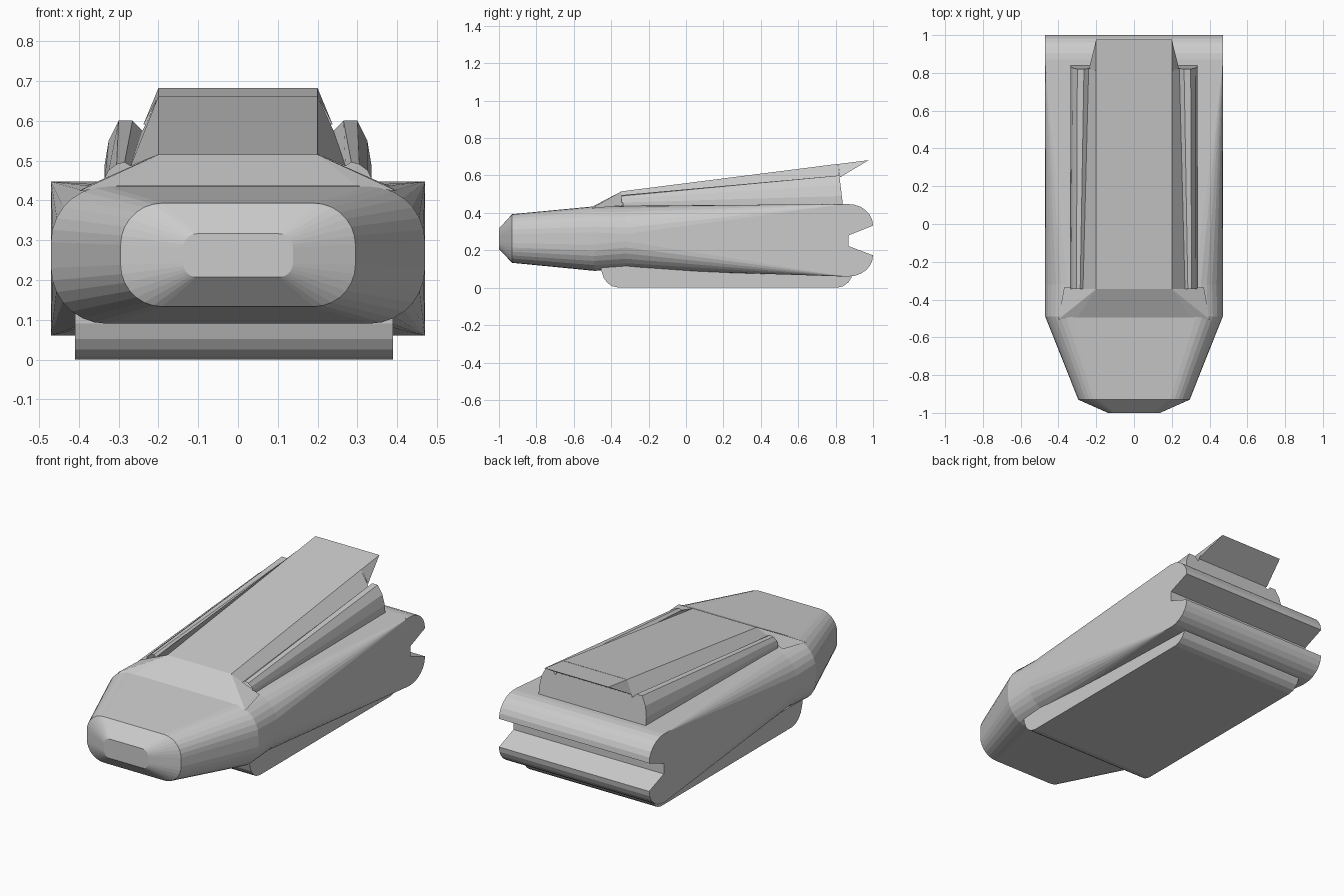
import bpy, bmesh, math

if "Cube" in bpy.data.objects:
    bpy.data.objects.remove(bpy.data.objects["Cube"])


def finish(name, bm):
    bmesh.ops.remove_doubles(bm, verts=bm.verts, dist=0.0005)
    bmesh.ops.recalc_face_normals(bm, faces=bm.faces)
    mesh = bpy.data.meshes.new(name)
    bm.to_mesh(mesh)
    bm.free()
    obj = bpy.data.objects.new(name, mesh)
    bpy.context.collection.objects.link(obj)
    return obj


def loft(bm, sections, closed, cap_start=False, cap_end=False):
    rings = [[bm.verts.new(p) for p in s] for s in sections]
    n = len(rings[0])
    for a, b in zip(rings, rings[1:]):
        for i in range(n if closed else n - 1):
            j = (i + 1) % n
            bm.faces.new((a[i], a[j], b[j], b[i]))
    if cap_start:
        bm.faces.new(rings[0])
    if cap_end:
        bm.faces.new(rings[-1])


def rounded_rect(y, w, z0, z1, r, seg=7):
    pts = []
    corners = [(w - r, z1 - r, 0), (-w + r, z1 - r, 90),
               (-w + r, z0 + r, 180), (w - r, z0 + r, 270)]
    for cx, cz, start in corners:
        for k in range(seg + 1):
            a = math.radians(start + 90 * k / seg)
            pts.append((cx + r * math.cos(a), y, cz + r * math.sin(a)))
    return pts


def extrude_side(bm, profile, x0, x1, closed=True):
    a = [bm.verts.new((x0, y, z)) for y, z in profile]
    b = [bm.verts.new((x1, y, z)) for y, z in profile]
    n = len(a)
    bm.faces.new(a)
    bm.faces.new(b)
    for i in range(n if closed else n - 1):
        j = (i + 1) % n
        bm.faces.new((a[i], a[j], b[j], b[i]))


# Hull: blunt nose widening to a rounded body that squares off at the rear
bm = bmesh.new()
loft(bm, [rounded_rect(-1.0, 0.138, 0.207, 0.316, 0.035),
          rounded_rect(-0.93, 0.295, 0.133, 0.393, 0.105),
          rounded_rect(-0.49, 0.47, 0.09, 0.435, 0.14),
          rounded_rect(-0.32, 0.47, 0.098, 0.438, 0.15),
          rounded_rect(0.84, 0.47, 0.06, 0.447, 0.002)], True, cap_start=True)
finish("hull", bm)

# Tail: two rounded bars with a wedge notch between them
tail = [(0.84, 0.447)]
for k in range(7):
    a = math.radians(90 - 15 * k)
    tail.append((0.87 + 0.13 * math.cos(a), 0.332 + 0.115 * math.sin(a)))
tail += [(0.87, 0.28), (0.87, 0.222)]
for k in range(7):
    a = math.radians(-15 * k)
    tail.append((0.87 + 0.13 * math.cos(a), 0.173 + 0.113 * math.sin(a)))
tail.append((0.84, 0.06))
bm = bmesh.new()
extrude_side(bm, tail, -0.47, 0.47, closed=False)
finish("tail", bm)

# Upper deck: front ramp, flat centre panel and a rounded rail on each side
def deck_section(y, half, lean=0.0):
    full = [(-x, z) for x, z in reversed(half)] + half
    return [(x, y + lean * (0.6 - z), z) for x, z in full]


front = [(0.2, 0.515), (0.27, 0.486), (0.285, 0.495), (0.305, 0.49),
         (0.325, 0.475), (0.335, 0.455), (0.335, 0.37)]
back = [(0.2, 0.662), (0.24, 0.575), (0.265, 0.6), (0.3, 0.6),
        (0.325, 0.55), (0.335, 0.49), (0.335, 0.44)]
bm = bmesh.new()
loft(bm, [deck_section(-0.345, front), deck_section(0.82, back, 0.12)],
     False, cap_end=True)
finish("upper_deck", bm)

bm = bmesh.new()
top = [bm.verts.new((x, -0.345, 0.515)) for x in (-0.2, 0.2)]
low = [bm.verts.new((x, -0.505, 0.423)) for x in (-0.4, 0.4)]
mid = [bm.verts.new((x, -0.495, 0.436)) for x in (-0.3, 0.3)]
side = [bm.verts.new((x, -0.335, 0.44)) for x in (-0.37, 0.37)]
bm.faces.new((top[0], top[1], mid[1], mid[0]))
for i in (0, 1):
    bm.faces.new((top[i], mid[i], low[i]))
    bm.faces.new((top[i], low[i], side[i]))
finish("front_ramp", bm)

# Rear fin: overhanging tip of the centre panel
bm = bmesh.new()
root = [bm.verts.new((x, 0.813, 0.661)) for x in (-0.2, 0.2)]
tip = [bm.verts.new((x, 0.978, 0.682)) for x in (-0.2, 0.2)]
under = [bm.verts.new((x, 0.823, 0.59)) for x in (-0.238, 0.238)]
bm.faces.new((root[0], root[1], tip[1], tip[0]))
bm.faces.new((tip[0], tip[1], under[1], under[0]))
for i in (0, 1):
    bm.faces.new((root[i], tip[i], under[i]))
finish("rear_fin", bm)

# Base: slab with rounded ends under the hull
base = [(-0.455, 0.12), (-0.453, 0.09), (-0.44, 0.052), (-0.42, 0.025),
        (-0.395, 0.008), (-0.36, 0.0), (0.81, 0.0), (0.84, 0.008),
        (0.868, 0.028), (0.885, 0.055), (0.888, 0.075), (0.8, 0.12)]
bm = bmesh.new()
extrude_side(bm, base, -0.41, 0.39)
finish("base", bm)
